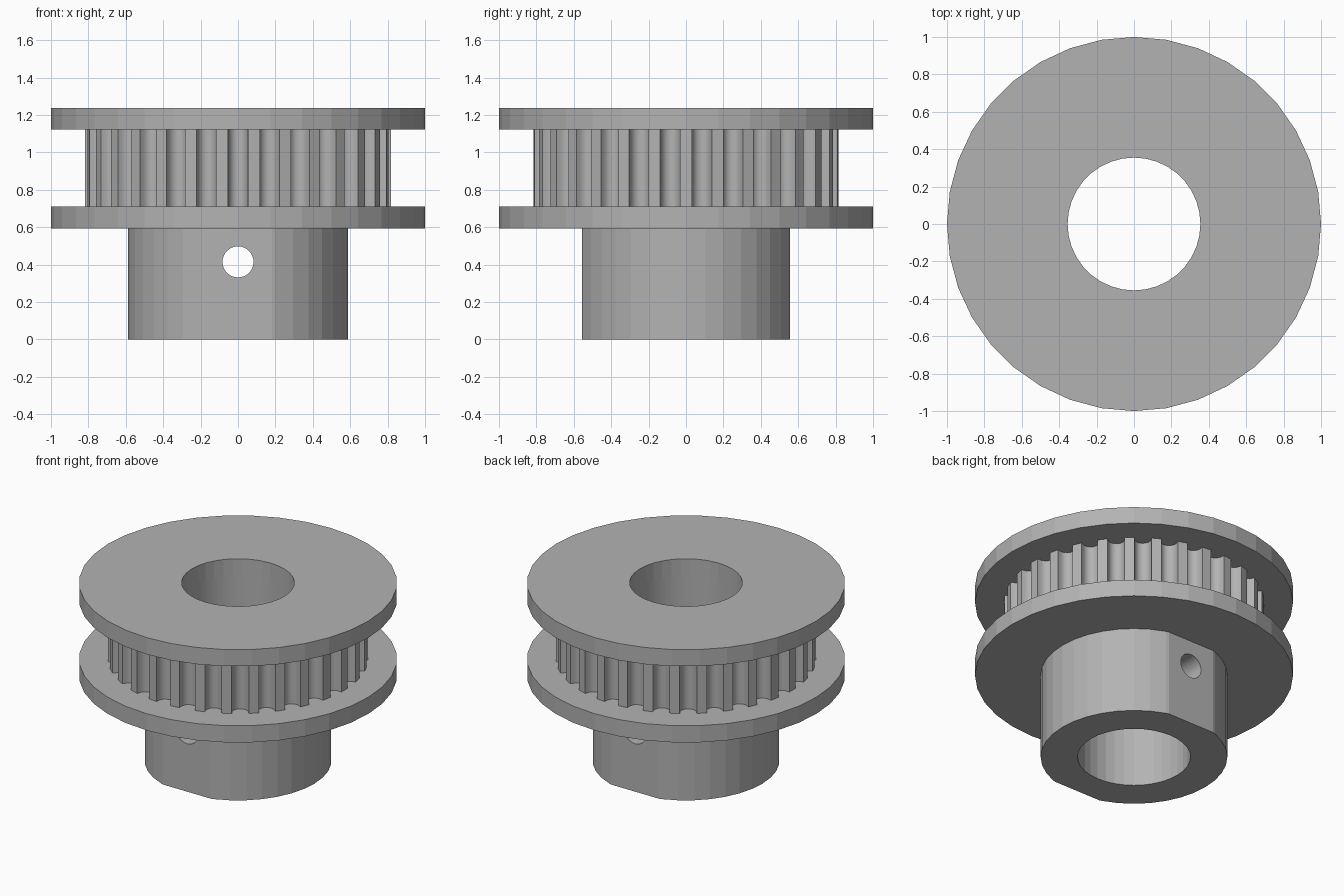
import bpy, bmesh, math
from mathutils import Matrix

if "Cube" in bpy.data.objects:
    bpy.data.objects.remove(bpy.data.objects["Cube"])

BORE = 0.355
SIDES = 36
TEETH = 30

metal = bpy.data.materials.new("grey metal")
metal.use_nodes = True
colour = (0.45, 0.45, 0.45, 1)
metal.diffuse_color = colour
metal.node_tree.nodes["Principled BSDF"].inputs["Base Color"].default_value = colour


def add_object(name, bm):
    bmesh.ops.recalc_face_normals(bm, faces=bm.faces)
    mesh = bpy.data.meshes.new(name)
    bm.to_mesh(mesh)
    bm.free()
    mesh.materials.append(metal)
    obj = bpy.data.objects.new(name, mesh)
    bpy.context.collection.objects.link(obj)
    return obj


def ring(name, outline, z0, z1):
    """Bored disc whose outer edge follows (radius, angle) points."""
    bm = bmesh.new()
    columns = []
    for r, a in outline:
        c, s = math.cos(a), math.sin(a)
        section = ((r, z0), (r, z1), (BORE, z1), (BORE, z0))
        columns.append([bm.verts.new((q * c, q * s, z)) for q, z in section])
    for i, a in enumerate(columns):
        b = columns[(i + 1) % len(columns)]
        for k in range(4):
            n = (k + 1) % 4
            bm.faces.new((a[k], b[k], b[n], a[n]))
    return add_object(name, bm)


def circle(r):
    return [(r, math.tau * i / SIDES) for i in range(SIDES)]


def toothed(r, half_groove, depth, steps=8):
    """Narrow lands separated by rounded grooves."""
    points = []
    pitch = math.tau / TEETH
    for i in range(TEETH):
        middle = (i + 0.5) * pitch
        for k in range(steps + 1):
            t = math.pi * k / steps
            x = -half_groove * math.cos(t)
            y = r - depth * math.sin(t) ** 0.8
            points.append((math.hypot(x, y), middle + math.atan2(x, y)))
    return points


# Flanges and toothed belt track
ring("lower_flange", circle(1.0), 0.594, 0.71)
ring("upper_flange", circle(1.0), 1.122, 1.238)
track = ring("toothed_track", toothed(0.816, 0.054, 0.07), 0.71, 1.122)
bpy.context.view_layer.objects.active = track
track.select_set(True)
bpy.ops.object.shade_smooth_by_angle(angle=math.radians(35))

# Hub with two flats and a cross-drilled screw hole
hub = ring("hub", circle(0.587), 0, 0.594)

bm = bmesh.new()
bmesh.ops.create_cube(bm, size=2, matrix=Matrix.Diagonal((1, 0.557, 1, 1)))
flat_cutter = add_object("flat_cutter", bm)

bm = bmesh.new()
bmesh.ops.create_cone(bm, cap_ends=True, segments=32, radius1=0.083, radius2=0.083, depth=2,
                      matrix=Matrix.Translation((0, 0, 0.415)) @ Matrix.Rotation(math.pi / 2, 4, "X"))
hole_cutter = add_object("screw_hole_cutter", bm)

for cutter, operation in ((flat_cutter, "INTERSECT"), (hole_cutter, "DIFFERENCE")):
    cut = hub.modifiers.new(cutter.name, "BOOLEAN")
    cut.operation = operation
    cut.solver = "EXACT"
    cut.object = cutter
    cutter.hide_render = True
    cutter.hide_set(True)
